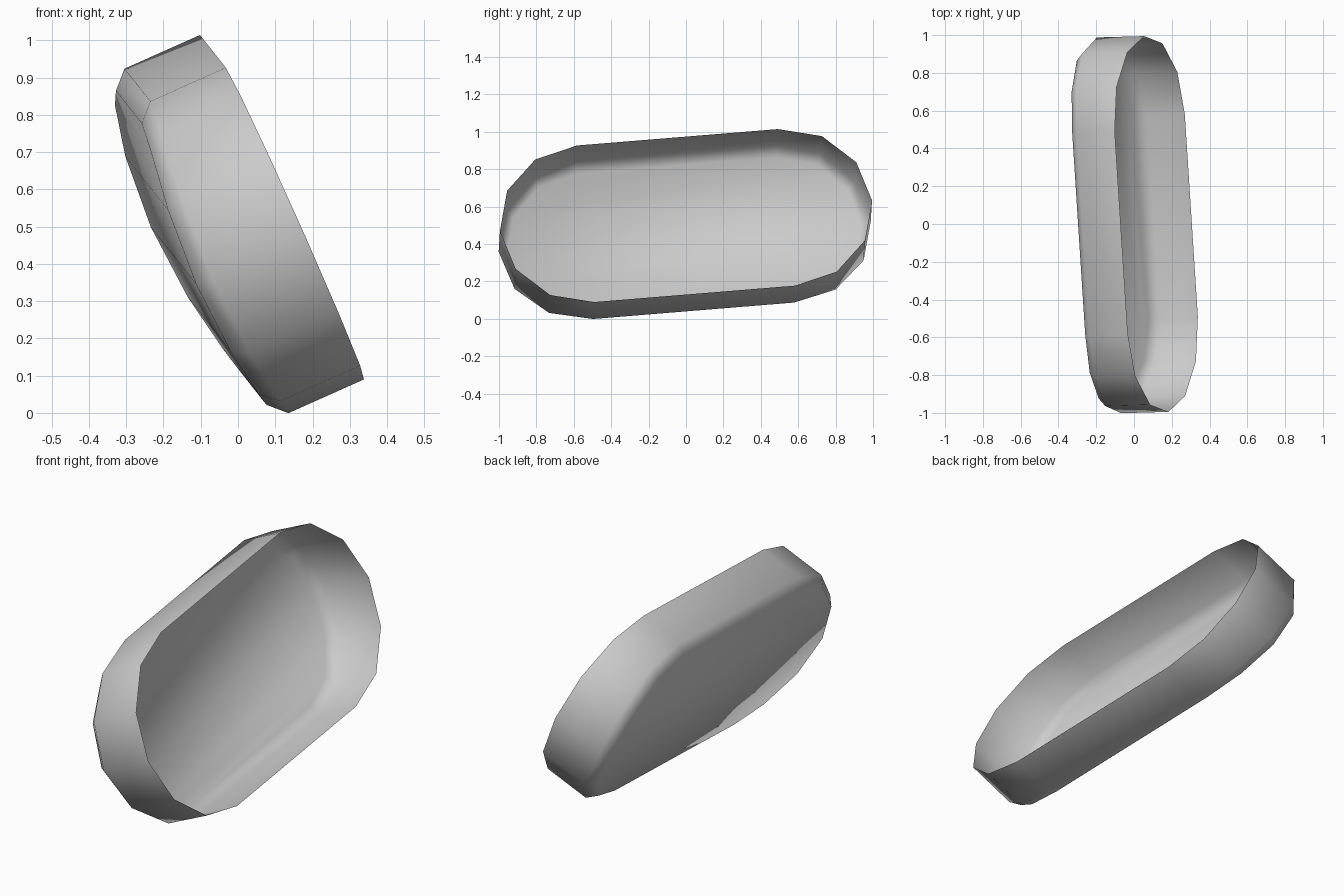
import bpy, bmesh, math
from mathutils import Vector

cube = bpy.data.objects.get("Cube")
if cube:
    bpy.data.objects.remove(cube)

# Tilted frame: opening direction, long axis and cross axis
opening = Vector((1, 0.028, 0.446)).normalized()
long_axis = Vector((-0.06, 0.995, 0.083))
long_axis = (long_axis - opening * long_axis.dot(opening)).normalized()
cross_axis = opening.cross(long_axis)
centre = Vector((0.118, 0, 0.552))

HALF_STRAIGHT, RADIUS, STEPS = 0.54, 0.46, 6
WALL, CROWN, CHAMFER = 0.222, 0.052, 0.045


def stadium(bm, inset, depth, crown):
    """Ring of vertices round a stadium, deeper along its centre line."""
    ring = []
    for end in (1, -1):
        for i in range(STEPS + 1):
            a = end * math.pi / 2 - math.pi * i / STEPS
            r = RADIUS - inset
            along = end * HALF_STRAIGHT + r * math.cos(a)
            across = r * math.sin(a)
            drop = depth + crown * math.cos(a) ** 2
            ring.append(bm.verts.new(centre + long_axis * along
                                     + cross_axis * across - opening * drop))
    return ring


# Open tray: wall, chamfer and crowned floor
bm = bmesh.new()
rings = [stadium(bm, 0, 0, 0),
         stadium(bm, 0, WALL, CROWN),
         stadium(bm, CHAMFER, WALL + CHAMFER, CROWN)]
for upper, lower in zip(rings, rings[1:]):
    n = len(upper)
    for i in range(n):
        j = (i + 1) % n
        bm.faces.new((upper[i], upper[j], lower[j], lower[i]))

# Floor strips run lengthwise between matching end points
floor = rings[-1]
last = len(floor) - 1
for i in range(STEPS):
    bm.faces.new((floor[i], floor[i + 1], floor[last - i - 1], floor[last - i]))
bmesh.ops.recalc_face_normals(bm, faces=bm.faces)
# Outside of the shell faces away from the opening
bm.faces.ensure_lookup_table()
if bm.faces[-1].normal.dot(opening) > 0:
    bmesh.ops.reverse_faces(bm, faces=bm.faces)

mesh = bpy.data.meshes.new("tray_shell")
bm.to_mesh(mesh)
bm.free()
mesh.shade_smooth()
tray = bpy.data.objects.new("tray_shell", mesh)
bpy.context.collection.objects.link(tray)

# Plain grey
colour = (0.6, 0.6, 0.6, 1)
grey = bpy.data.materials.new("plain_grey")
grey.use_nodes = True
grey.diffuse_color = colour
grey.node_tree.nodes["Principled BSDF"].inputs["Base Color"].default_value = colour
mesh.materials.append(grey)
